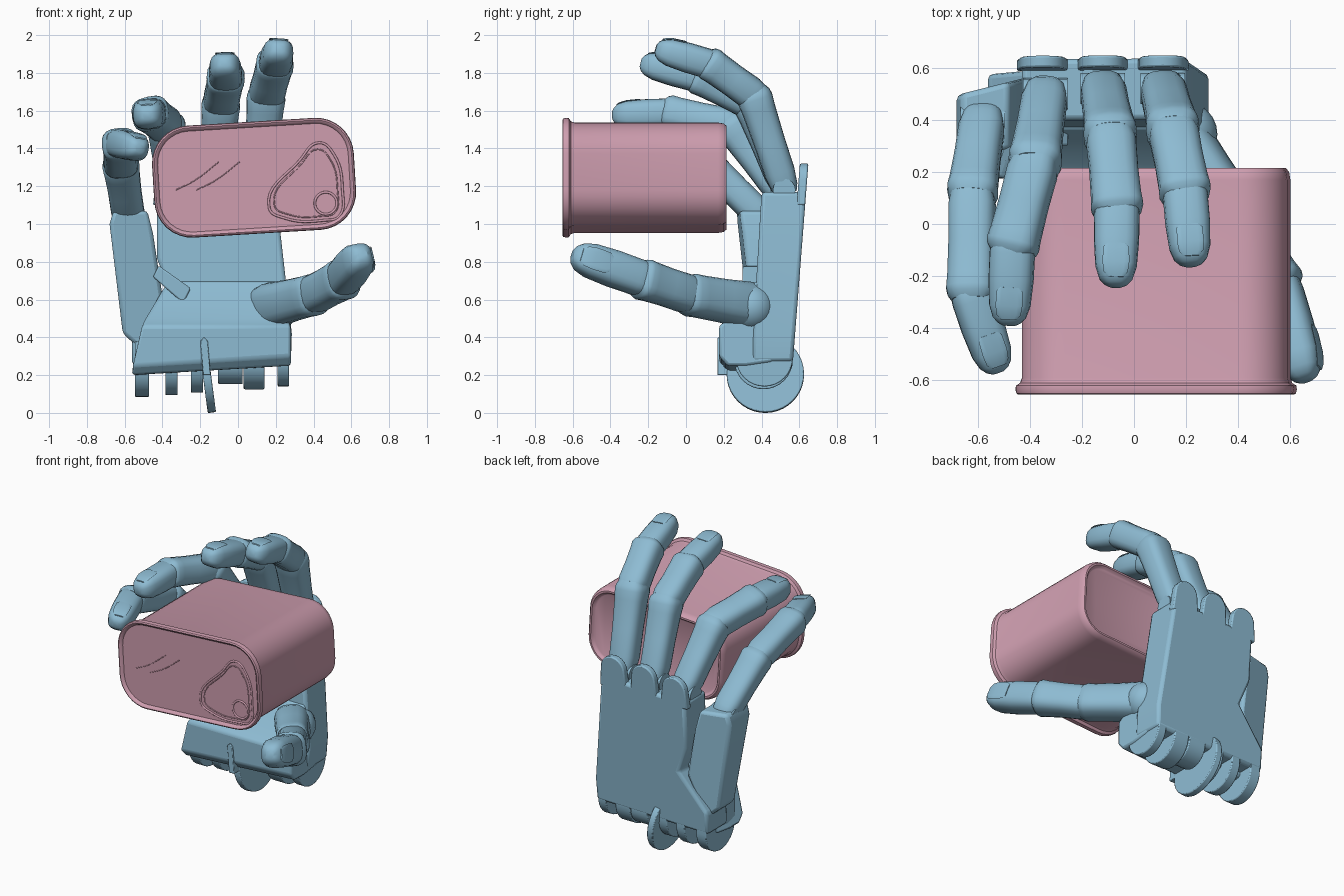
import bpy, bmesh, math
from mathutils import Vector as V, Matrix

if "Cube" in bpy.data.objects:
    bpy.data.objects.remove(bpy.data.objects["Cube"], do_unlink=True)


def material(name, rgb):
    m = bpy.data.materials.new(name)
    m.use_nodes = True
    m.diffuse_color = (*rgb, 1)
    m.node_tree.nodes["Principled BSDF"].inputs["Base Color"].default_value = (*rgb, 1)
    return m


BLUE = material("soft blue", (0.27, 0.50, 0.65))
PINK = material("dusty pink", (0.62, 0.34, 0.43))


def finish(ob, mat, bevel=0, angle=32):
    ob.data.materials.append(mat)
    bpy.ops.object.select_all(action="DESELECT")
    ob.select_set(True)
    bpy.context.view_layer.objects.active = ob
    bpy.ops.object.shade_smooth_by_angle(angle=math.radians(angle))
    if bevel:
        b = ob.modifiers.new("bevel", "BEVEL")
        b.width, b.segments, b.limit_method = bevel, 2, "ANGLE"


def loft(name, rings, mat, bevel=0):
    """Skin a list of equal-length point rings and cap both ends."""
    bm = bmesh.new()
    rows = [[bm.verts.new(p) for p in ring] for ring in rings]
    n = len(rows[0])
    bm.faces.new(rows[0])
    bm.faces.new(rows[-1])
    for a, b in zip(rows, rows[1:]):
        for i in range(n):
            j = (i + 1) % n
            bm.faces.new((a[i], a[j], b[j], b[i]))
    bmesh.ops.recalc_face_normals(bm, faces=bm.faces)
    me = bpy.data.meshes.new(name)
    bm.to_mesh(me)
    bm.free()
    ob = bpy.data.objects.new(name, me)
    bpy.context.collection.objects.link(ob)
    finish(ob, mat, bevel)


def prism(name, pts, end_a, end_b, bevel=0.015):
    loft(name, [[end_a(*p) for p in pts], [end_b(*p) for p in pts]], BLUE, bevel)


def oval(c, side, up, n=20, power=0.7):
    """Squared-off ellipse ring around c."""
    def sp(v):
        return math.copysign(abs(v) ** power, v)
    angs = [math.tau * i / n for i in range(n)]
    return [c + side * sp(math.cos(a)) + up * sp(math.sin(a)) for a in angs]


# Finger segments: (position along the segment, width factor)
BONE = [(0, .68), (.06, .86), (.12, .9), (.2, .97), (.5, .96), (.8, 1), (.9, 1.04), (.95, .98), (1, .78)]
TIP = [(0, .7), (.06, .84), (.2, .92), (.5, .95), (.78, .9), (.91, .74), (.97, .52), (1, .28)]
NAIL = [(.58, .42, .935), (.62, .58, .93), (.78, .6, .9), (.88, .54, .79), (.93, .36, .69)]


def segment(name, a, b, hint, w0, w1, tip=False):
    d = (b - a).normalized()
    a = a - d * w0 * 0.45
    b = b if tip else b + d * w1 * 0.4
    up = (hint - d * hint.dot(d)).normalized()
    side = d.cross(up)
    rings = []
    for t, s in (TIP if tip else BONE):
        w = (w0 + (w1 - w0) * t) * s
        rings.append(oval(a.lerp(b, t), side * w, up * w * .92))
    loft(name, rings, BLUE)
    if tip:
        rings = []
        for t, wide, body in NAIL:
            lift = (w0 + (w1 - w0) * t) * .92 * body
            rings.append(oval(a.lerp(b, t) + up * lift, side * w1 * wide, up * .004, 12))
        loft(name + "_nail", rings, BLUE)


def finger(name, joints, widths, hint):
    js = [V(j) for j in joints]
    labels = ["lower", "middle", "tip"]
    for k in range(3):
        segment(f"{name}_{labels[k]}", js[k], js[k + 1], V(hint),
                widths[k], widths[k + 1], tip=(k == 2))


finger("index_finger", [(.11, .52, 1.20), (.15, .36, 1.68), (.195, .13, 1.845), (.22, -.16, 1.93)],
       [.09, .1, .096, .086], (0, 1, 1))
finger("middle_finger", [(-.12, .52, 1.20), (-.09, .34, 1.64), (-.065, .07, 1.775), (-.07, -.24, 1.855)],
       [.09, .1, .097, .086], (0, 1, 1))
finger("ring_finger", [(-.34, .50, 1.17), (-.38, .24, 1.52), (-.465, -.08, 1.585), (-.48, -.39, 1.575)],
       [.09, .1, .097, .086], (0, 1, 1))
finger("little_finger", [(-.58, .40, 1.04), (-.62, .12, 1.31), (-.625, -.26, 1.425), (-.52, -.57, 1.40)],
       [.09, .095, .092, .082], (-.1, .8, 1))
finger("thumb", [(.16, .36, .565), (.40, .02, .625), (.55, -.22, .705), (.66, -.60, .84)],
       [.13, .105, .105, .1], (1, .1, .2))

# Knuckle hinge pins, plus the thumb root
for label, x, y, z in (("index", .11, .52, 1.18), ("middle", -.12, .52, 1.18),
                       ("ring", -.34, .50, 1.15), ("little", -.58, .40, 1.02)):
    c = V((x, y, z))
    loft(label + "_hinge", [oval(c + V((s, 0, 0)), V((0, .06, 0)), V((0, 0, .06)), 16, 1)
                            for s in (-.085, .085)], BLUE)
bpy.ops.mesh.primitive_uv_sphere_add(segments=24, ring_count=14, radius=.125, location=(.195, .345, .56))
bpy.context.object.name = "thumb_root"
finish(bpy.context.object, BLUE)


# Palm body and the thin knuckle tabs behind the fingers
def back_y(z):
    return .545 + .078 * z


palm = [(.28, .27), (.285, .42), (.20, 1.17), (-.43, 1.14), (-.43, .82), (-.36, .64),
        (-.56, .40), (-.56, .25)]
prism("palm", palm, lambda x, z: V((x, .33 + .06 * z, z)), lambda x, z: V((x, back_y(z), z)), .02)
for label, x, top in (("index", .11, 1.32), ("middle", -.12, 1.32), ("ring", -.35, 1.3)):
    arc = [(x + .088 * math.cos(a), top - .088 + .088 * math.sin(a))
           for a in [math.pi * i / 10 for i in range(11)]]
    prism(label + "_knuckle_tab", arc + [(x - .1, 1.1), (x + .1, 1.1)],
          lambda x, z: V((x, back_y(z) - .045, z)), lambda x, z: V((x, back_y(z), z)), .008)

# Outer palm section carrying the little finger
outer = [(-.68, 1.0), (-.66, 1.07), (-.48, 1.07), (-.45, .95), (-.40, .62), (-.52, .34), (-.61, .42)]
prism("outer_palm", outer, lambda x, z: V((x, .30 + .1 * (x + .5) - .1 * (z - .9), z)),
      lambda x, z: V((x, .54 + .25 * (x + .5), z)), .02)
bar = [(-.45, .72), (-.42, .78), (-.25, .66), (-.29, .58)]
prism("palm_strap", bar, lambda x, z: V((x, .30, z)), lambda x, z: V((x, .40, z)), .008)

# Heel of the palm, narrowing upwards on its outer side, with a narrow wheel guard
heel = [(.46, .22), (.32, .2), (.22, .2), (.175, .25), (.175, .46), (.23, .50), (.37, .70), (.5, .70)]
prism("palm_heel", heel, lambda y, z: V((-.56 + max(0, z - .38) * .6, y, z)),
      lambda y, z: V((.28 - max(0, z - .45) * .15, y, z + .05 * (z < .4))), .015)
guard = [(-.185, .2), (-.145, .2), (-.16, .38), (-.18, .4), (-.2, .38)]
prism("wheel_guard", guard, lambda x, z: V((x, .166, z)), lambda x, z: V((x, .3, z)), .004)


# Wrist lobes, rounded below and flush with the back of the palm
for i, (x, width, r) in enumerate(((-.508, .075, .16), (-.352, .065, .16), (-.217, .065, .155),
                                   (-.04, .13, .12), (.085, .11, .155), (.24, .06, .15))):
    low = .275 + .06 * x
    arc = [(.565 - r + r * math.cos(a), low + r * math.sin(a))
           for a in [-math.pi * k / 16 for k in range(17)]]
    tongue = arc + [(.565 - 2 * r, .38), (.565, .38)]
    prism(f"wrist_lobe_{i + 1}", tongue, lambda y, z: V((x - width / 2, y, z)),
          lambda y, z: V((x + width / 2, y, z)), .006)

# Leaning wheel between the lobes
hub, lean = V((-.165, .42, .205)), Matrix.Rotation(math.radians(-7.5), 3, "Y")
loft("wrist_wheel", [oval(hub + lean @ V((s, 0, 0)), V((0, .205, 0)), lean @ V((0, 0, .205)), 40, 1)
                     for s in (-.022, .022)], BLUE, .006)

# Food can, leaning slightly to one side
CAN = V((.085, 0, 1.245))
TILT = Matrix.Rotation(math.radians(-3.5), 3, "Y")


def can_ring(y, inset, hx=.535, hz=.297, r=.2):
    r2, pts = r - inset, []
    for q in range(4):
        sx, sz = (1, -1, -1, 1)[q], (1, 1, -1, -1)[q]
        for k in range(9):
            a = math.pi / 2 * (q + k / 8)
            p = V((sx * (hx - r) + r2 * math.cos(a), y, sz * (hz - r) + r2 * math.sin(a)))
            pts.append(CAN + TILT @ p)
    return pts


loft("can", [can_ring(y, s) for y, s in (
    (.195, .075), (.20, .065), (.215, .055), (.215, .043), (.20, .03), (.17, .025), (-.59, .025),
    (-.61, .018), (-.62, .002), (-.635, 0), (-.65, .004), (-.655, .012), (-.65, .022),
    (-.637, .03), (-.637, .04))], PINK)


# Raised lid details: pull tab outline, rivet and creases
def wire(name, pts, closed, depth=.007):
    cu = bpy.data.curves.new(name, "CURVE")
    cu.dimensions, cu.bevel_depth, cu.bevel_resolution, cu.resolution_u = "3D", depth, 2, 8
    sp = cu.splines.new("BEZIER")
    sp.bezier_points.add(len(pts) - 1)
    sp.use_cyclic_u = closed
    for bp, (x, z) in zip(sp.bezier_points, pts):
        bp.co = (x, -.636, z)
        bp.handle_left_type = bp.handle_right_type = "AUTO"
    cu.materials.append(PINK)
    bpy.context.collection.objects.link(bpy.data.objects.new(name, cu))


tab = [(.165, 1.085), (.33, 1.34), (.43, 1.43), (.51, 1.365), (.553, 1.18), (.535, 1.04), (.46, 1.02), (.25, 1.03)]
wire("pull_tab_rim", tab, True)
wire("pull_tab_inner_rim", [(.365 + (x - .365) * .86, 1.18 + (z - 1.18) * .86) for x, z in tab], True, .004)
wire("rivet", [(.465 + .058 * math.cos(a), 1.11 + .058 * math.sin(a))
               for a in [math.tau * i / 8 for i in range(8)]], True)
for i, x in enumerate((-.33, -.22)):
    wire(f"lid_crease_{i + 1}", [(x, 1.18), (x + .1, 1.23), (x + .23, 1.33)], False, .003)
